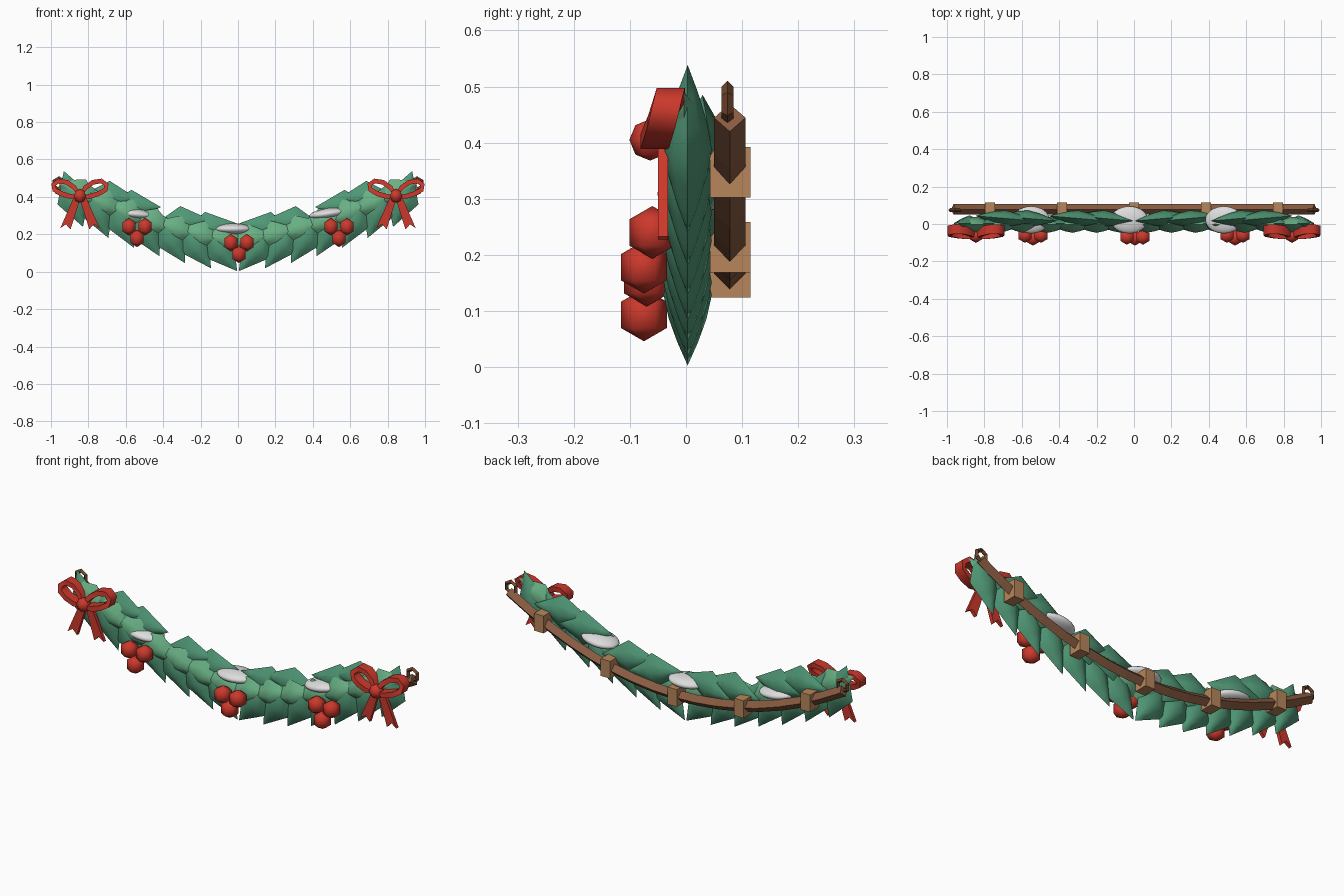
import bpy, bmesh, math
from mathutils import Vector

cube = bpy.data.objects.get("Cube")
if cube:
    bpy.data.objects.remove(cube, do_unlink=True)


def material(name, rgb):
    m = bpy.data.materials.new(name)
    m.use_nodes = True
    m.diffuse_color = (*rgb, 1)
    m.node_tree.nodes["Principled BSDF"].inputs["Base Color"].default_value = (*rgb, 1)
    return m


LIGHT_GREEN = material("light green", (0.14, 0.43, 0.23))
GREEN = material("deep green", (0.08, 0.31, 0.18))
RED = material("red", (0.6, 0.04, 0.025))
SNOW = material("snow white", (0.72, 0.72, 0.72))
ROPE = material("rope brown", (0.25, 0.105, 0.053))
TIE = material("tan", (0.48, 0.24, 0.105))
HOOK = material("dark brown", (0.16, 0.06, 0.024))


def to_mesh(bm, name, mat, smooth=None):
    bmesh.ops.recalc_face_normals(bm, faces=bm.faces)
    mesh = bpy.data.meshes.new(name)
    bm.to_mesh(mesh)
    bm.free()
    mesh.materials.append(mat)
    if smooth is not None:
        mesh.shade_smooth()
        mesh.set_sharp_from_angle(angle=math.radians(smooth))
    return mesh


def place(name, mesh, loc=(0, 0, 0), angle=0.0, scale=(1, 1, 1), yaw=0.0):
    """Put a mesh in the scene, turned by angle within the front plane."""
    ob = bpy.data.objects.new(name, mesh)
    ob.location = loc
    ob.rotation_euler = (0, -angle, yaw)
    ob.scale = scale
    bpy.context.collection.objects.link(ob)
    return ob


def sweep(name, path, section, mat, closed=False, smooth=None):
    """Sweep a section of (normal, y) offsets along (x, y, z) points in the front plane."""
    bm = bmesh.new()
    pts = [Vector(p) for p in path]
    n = len(pts)
    rings = []
    for i, p in enumerate(pts):
        a = pts[(i - 1) % n] if closed else pts[max(i - 1, 0)]
        b = pts[(i + 1) % n] if closed else pts[min(i + 1, n - 1)]
        d = (b - a).normalized()
        normal = Vector((-d.z, 0, d.x))
        rings.append([bm.verts.new(p + normal * u + Vector((0, v, 0))) for u, v in section])
    k = len(section)
    for i in range(n if closed else n - 1):
        r, s = rings[i], rings[(i + 1) % n]
        for j in range(k):
            bm.faces.new((r[j], r[(j + 1) % k], s[(j + 1) % k], s[j]))
    if not closed:
        bm.faces.new(rings[0])
        bm.faces.new(rings[-1])
    return to_mesh(bm, name, mat, smooth)


def leaf_mesh(name, mat, length, width, thick):
    """Diamond outline with a ridged lens section and a sharp rim."""
    bm = bmesh.new()
    for side in (-1, 1):
        made = bmesh.ops.create_grid(bm, x_segments=6, y_segments=4, size=1)
        for v in made["verts"]:
            u, w = abs(v.co.x), abs(v.co.y)
            v.co = (v.co.x * length, side * thick * (1 - u ** 1.4) * (1 - w ** 1.3),
                    v.co.y * (1 - u) * width)
    bmesh.ops.remove_doubles(bm, verts=bm.verts, dist=0.0005)
    bmesh.ops.dissolve_degenerate(bm, dist=0.0005, edges=bm.edges)
    return to_mesh(bm, name, mat, 70)


def leaf_curve(x):
    return 0.165 + 0.33 * x ** 1.6, math.atan(0.528 * x ** 0.6)


def rope_z(x):
    return 0.165 + 0.30 * x * x


# Leaf rows: all leaves point towards the middle of the garland
dark_leaf = leaf_mesh("leaf", GREEN, 0.158, 0.09, 0.043)
light_leaf = leaf_mesh("light_leaf", LIGHT_GREEN, 0.135, 0.078, 0.043)
nodes = [0.1 + 0.13 * i for i in range(7)]
rows = [
    ("lower_leaf", dark_leaf, nodes, 0.003, -0.045, 45, 0),
    ("middle_leaf", light_leaf, [x - 0.03 for x in nodes], -0.004, 0.005, 3, 0),
    ("upper_leaf", dark_leaf, [0.16, 0.3, 0.57, 0.69], 0.03, 0.048, -20, 5),
]
for name, mesh, xs, y, lift, tilt, yaw in rows:
    for x in xs:
        z, slope = leaf_curve(x)
        angle = slope + math.radians(tilt)
        for s, label in ((1, "left"), (-1, "right")):
            place(f"{label}_{name}", mesh, (s * x, y, z + lift), s * angle,
                  yaw=s * math.radians(yaw))

# Snow patches
bm = bmesh.new()
bmesh.ops.create_icosphere(bm, subdivisions=3, radius=1)
snow = to_mesh(bm, "snow", SNOW, 60)
for x, z, turn in ((-0.55, 0.308, -6), (-0.025, 0.228, 0), (0.48, 0.31, 8)):
    place("snow_patch", snow, (x, 0.022, z), math.radians(turn), (0.1, 0.073, 0.03))

# Berry clusters
bm = bmesh.new()
bmesh.ops.create_uvsphere(bm, u_segments=6, v_segments=3, radius=0.047)
berry = to_mesh(bm, "berry", RED, 80)
for x, z, back in ((-0.54, 0.24, 0.01), (0.005, 0.155, 0), (0.54, 0.24, 0.01)):
    for dx, dz, y in ((-0.043, 0, -0.07 + back), (0.043, 0, -0.07 + back), (0, -0.062, -0.075)):
        place("berry", berry, (x + dx, y, z + dz))

# Bows: two open ribbon loops, two notched tails and a knot
ribbon = [(-0.013, -0.025), (0.013, -0.025), (0.013, 0.025), (-0.013, 0.025)]
loop_path = [(0.0, 0.0), (0.03, 0.045), (0.07, 0.073), (0.115, 0.08), (0.142, 0.06),
             (0.136, 0.033), (0.1, 0.012), (0.05, -0.003)]
tail_outline = [(0, -0.02), (0.03, 0), (0.105, -0.172), (0.075, -0.152), (0.05, -0.178)]
bm = bmesh.new()
bmesh.ops.create_uvsphere(bm, u_segments=6, v_segments=4, radius=0.037)
knot = to_mesh(bm, "knot", RED, 80)


def tail_mesh(s):
    bm = bmesh.new()
    face = bm.faces.new([bm.verts.new((s * x, -0.05, z)) for x, z in tail_outline])
    out = bmesh.ops.extrude_face_region(bm, geom=[face])
    moved = [g for g in out["geom"] if isinstance(g, bmesh.types.BMVert)]
    bmesh.ops.translate(bm, verts=moved, vec=(0, 0.018, 0))
    return to_mesh(bm, "bow_tail", RED)


loops = [sweep("bow_loop", [(s * x, -0.055 + 0.35 * z, z) for x, z in loop_path],
               ribbon, RED, closed=True, smooth=75) for s in (1, -1)]
tails = [tail_mesh(s) for s in (1, -1)]
for bx, label in ((0.845, "left"), (-0.845, "right")):
    for mesh in loops + tails:
        place(f"{label}_{mesh.name.split('.')[0]}", mesh, (bx, 0, 0.405))
    place(f"{label}_bow_knot", knot, (bx, -0.064, 0.405))

# Backing rope with a diamond section
r = 0.028
steps = [0.965 * i / 8 for i in range(-8, 9)]
rope = sweep("rope", [(x, 0.078, rope_z(x)) for x in steps],
             [(r, 0), (0, r), (-r, 0), (0, -r)], ROPE)
place("backing_rope", rope)

# Upright ties around the rope
bm = bmesh.new()
bmesh.ops.create_cube(bm, size=1)
tie = to_mesh(bm, "tie", TIE)
for i in range(-2, 3):
    x = 0.385 * i
    place("rope_tie", tie, (x, 0.079, rope_z(x) + 0.004), 0, (0.055, 0.072, 0.09))

# Hexagonal hanging hooks at both ends
hexagon = [(0.03 * math.sin(math.pi / 3 * i), 0, 0.03 * math.cos(math.pi / 3 * i))
           for i in range(6)]
hook = sweep("hook", hexagon, [(0.011, 0), (0, 0.011), (-0.011, 0), (0, -0.011)],
             HOOK, closed=True)
for s, label in ((1, "left"), (-1, "right")):
    place(f"{label}_hook", hook, (s * 0.957, 0.074, 0.469))
